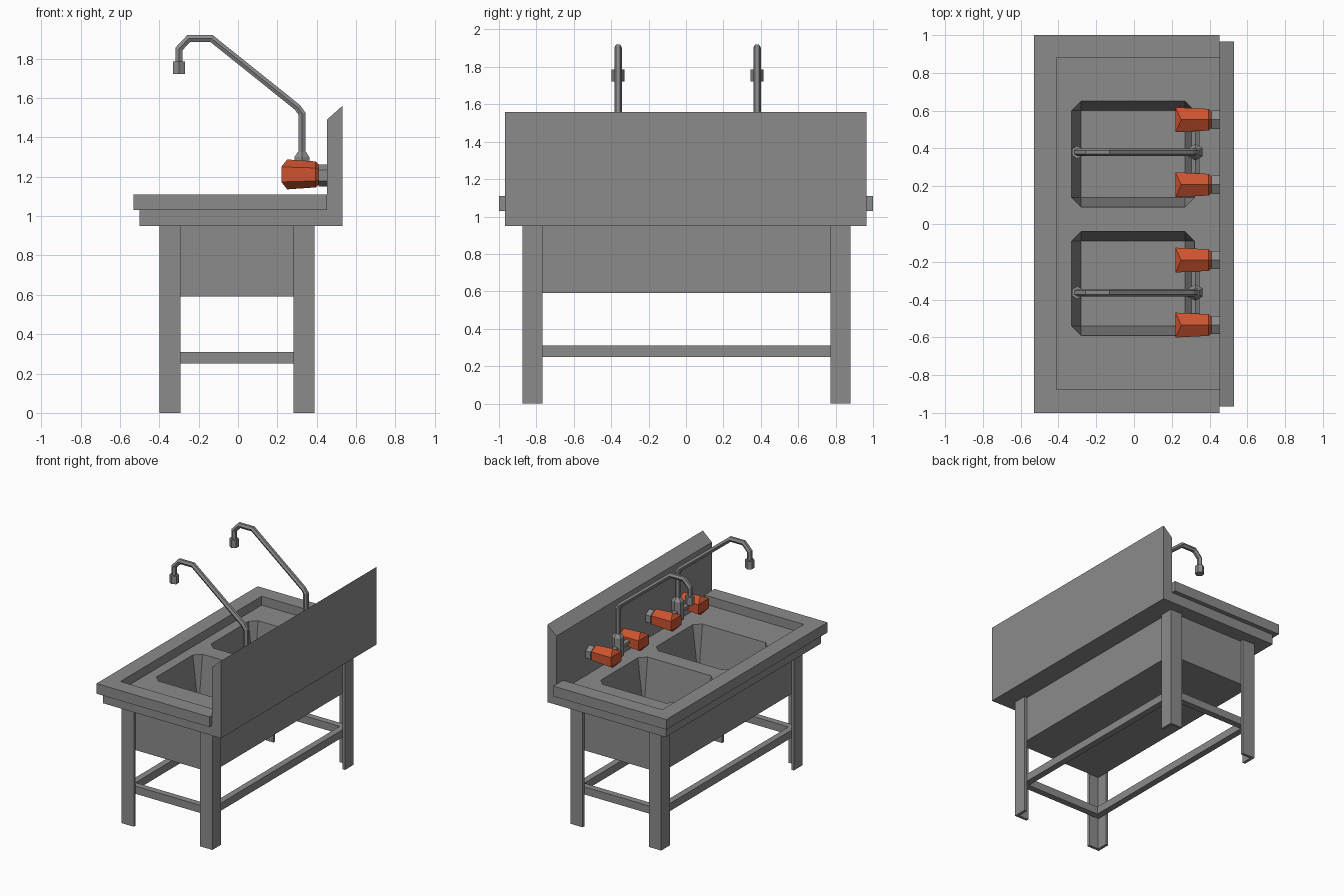
import bpy, bmesh, math
from mathutils import Vector

if "Cube" in bpy.data.objects:
    bpy.data.objects.remove(bpy.data.objects["Cube"])


def material(name, rgb):
    m = bpy.data.materials.new(name)
    m.diffuse_color = (*rgb, 1)
    m.use_nodes = True
    m.node_tree.nodes["Principled BSDF"].inputs["Base Color"].default_value = m.diffuse_color
    return m


STEEL = material("steel grey", (0.26, 0.26, 0.265))
ORANGE = material("handle orange", (0.62, 0.09, 0.03))


def finish(name, bm, mat):
    bmesh.ops.recalc_face_normals(bm, faces=bm.faces)
    me = bpy.data.meshes.new(name)
    bm.to_mesh(me)
    bm.free()
    me.materials.append(mat)
    ob = bpy.data.objects.new(name, me)
    bpy.context.collection.objects.link(ob)
    return ob


def prism(name, pts, offset):
    """Extrude a closed profile of 3D points along an offset."""
    bm = bmesh.new()
    f = bm.faces.new([bm.verts.new(p) for p in pts])
    g = bmesh.ops.extrude_face_region(bm, geom=[f])
    bmesh.ops.translate(bm, vec=offset,
                        verts=[v for v in g["geom"] if isinstance(v, bmesh.types.BMVert)])
    return finish(name, bm, STEEL)


def box(name, x0, x1, y0, y1, z0, z1):
    return prism(name, [(x0, y0, z0), (x1, y0, z0), (x1, y1, z0), (x0, y1, z0)], (0, 0, z1 - z0))


def hull(name, pts, mat):
    bm = bmesh.new()
    for p in pts:
        bm.verts.new(p)
    bmesh.ops.convex_hull(bm, input=bm.verts)
    bmesh.ops.dissolve_limit(bm, angle_limit=0.01, verts=bm.verts, edges=bm.edges)
    return finish(name, bm, mat)


def tube(name, path, radii, n=6, up=(0, 1, 0)):
    """Sweep an n-gon along a path, mitred at the bends."""
    bm = bmesh.new()
    path = [Vector(p) for p in path]
    up = Vector(up)
    rings = []
    for i, p in enumerate(path):
        a = (p - path[i - 1]).normalized() if i else None
        b = (path[i + 1] - p).normalized() if i < len(path) - 1 else None
        t = ((a or b) + (b or a)).normalized()
        side = t.cross(up).normalized()
        stretch = 1 / max(0.5, t.dot(a or b))
        rings.append([bm.verts.new(p + radii[i] * (math.cos(k * math.tau / n) * up
                      + math.sin(k * math.tau / n) * stretch * side)) for k in range(n)])
    for r, s in zip(rings, rings[1:]):
        for k in range(n):
            bm.faces.new((r[k], r[(k + 1) % n], s[(k + 1) % n], s[k]))
    bm.faces.new(rings[0])
    bm.faces.new(rings[-1])
    return finish(name, bm, STEEL)


# Counter slab and the tank below it
slab = box("counter_slab", -0.50, 0.50, -0.965, 0.965, 0.95, 1.04)
tank = box("basin_tank", -0.375, 0.365, -0.85, 0.85, 0.592, 0.95)

# Two tapered basins cut into both
for y0, y1 in ((0.09, 0.65), (-0.59, -0.04)):
    x0, x1, c = -0.33, 0.32, 0.05
    ring = [(x0 + c, y0), (x1 - c, y0), (x1, y0 + c), (x1, y1 - c),
            (x1 - c, y1), (x0 + c, y1), (x0, y1 - c), (x0, y0 + c)]
    pts = [(x, y, z) for z in (1.04, 1.2) for x, y in ring]
    pts += [(x, y, 0.62) for x in (x0 + c, x1 - c) for y in (y0 + c, y1 - c)]
    cutter = hull("basin_cutter", pts, STEEL)
    cutter.hide_render = True
    for ob in (slab, tank):
        mod = ob.modifiers.new("basin", "BOOLEAN")
        mod.operation = "DIFFERENCE"
        mod.solver = "EXACT"
        mod.object = cutter
        bpy.context.view_layer.objects.active = ob
        bpy.ops.object.modifier_apply(modifier=mod.name)
    bpy.data.objects.remove(cutter)

# Raised rim around three sides
prism("counter_rim", [(x, y, 1.03) for x, y in (
    (-0.53, -1), (0.452, -1), (0.452, -0.875), (-0.41, -0.875),
    (-0.41, 0.88), (0.452, 0.88), (0.452, 1), (-0.53, 1))], (0, 0, 0.08))

# Backsplash with a sloping top
prism("backsplash", [(x, -0.967, z) for x, z in (
    (0.452, 0.95), (0.53, 0.95), (0.53, 1.56), (0.452, 1.49))], (0, 1.932, 0))

# Angle-section legs
t = 0.022
for sx, x in ((1, -0.40), (-1, 0.39)):
    for sy, y in ((1, -0.875), (-1, 0.88)):
        w = 0.107
        prism("leg", [(x + sx * a, y + sy * b, 0) for a, b in (
            (0, 0), (w, 0), (w, t), (t, t), (t, w), (0, w))], (0, 0, 0.955))

# Lower stretchers
for x in (-0.378, 0.318):
    box("long_stretcher", x, x + 0.05, -0.85, 0.855, 0.25, 0.31)
for y in (-0.853, 0.808):
    box("short_stretcher", -0.34, 0.33, y, y + 0.05, 0.25, 0.31)

# Two taps, each with a spout and a pair of handles
X, Z = 0.325, 1.212
for y in (0.38, -0.363):
    tube("spout", [(X, y, 1.25), (X, y, 1.52), (0.303, y, 1.552), (-0.135, y, 1.903),
                   (-0.25, y, 1.903), (-0.30, y, 1.85), (-0.30, y, 1.76)], [0.02] * 7)
    tube("spout_nozzle", [(-0.30, y, 1.722), (-0.30, y, 1.785)], [0.034] * 2)
    tube("tap_body", [(X, y, 1.15), (X, y, 1.30), (X, y, 1.325)], [0.044, 0.044, 0.025])
    tube("cross_pipe", [(X, y - 0.16, Z), (X, y + 0.16, Z)], [0.024] * 2, up=(0, 0, 1))
    for hy in (y - 0.172, y + 0.172):
        # Hexagonal handle, its tip chamfered above and below
        pts = []
        for k in range(6):
            s, c = math.sin(k * math.tau / 6), math.cos(k * math.tau / 6)
            tip = 0.25 if k % 3 == 0 else 0.22
            pts += [(px, hy + r * s, Z + r * c) for px, r in
                    ((tip, 0.076), (0.395, 0.066), (0.42, 0.04))]
        hull("tap_handle", pts, ORANGE)
        tube("handle_mount", [(0.41, hy, Z - 0.005), (0.46, hy, Z - 0.005)], [0.056] * 2, up=(0, 0, 1))
